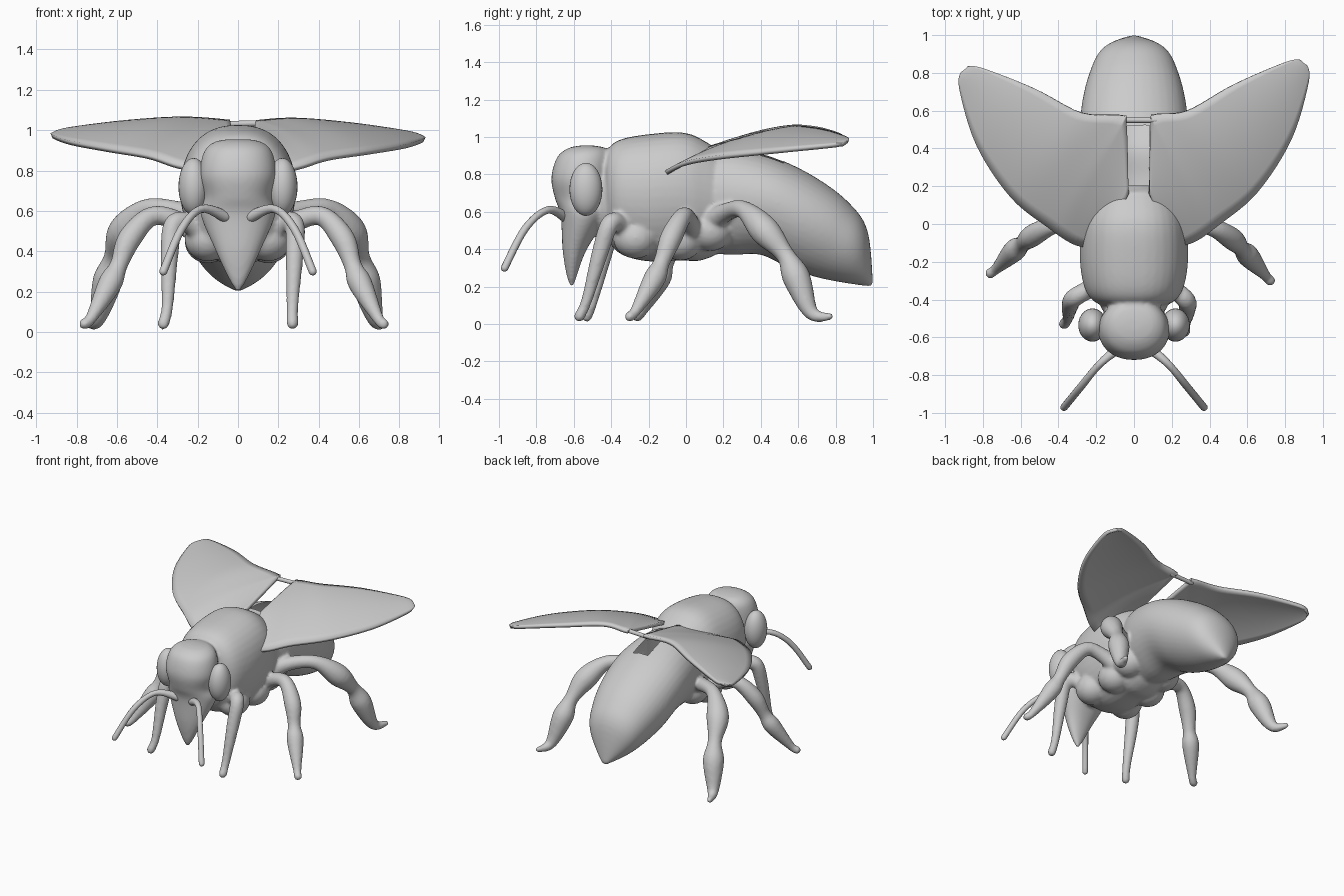
import bpy, bmesh, math
from mathutils import Vector

if "Cube" in bpy.data.objects:
    bpy.data.objects.remove(bpy.data.objects["Cube"], do_unlink=True)

# The single body colour
GREY = (0.6, 0.6, 0.6, 1)
mat = bpy.data.materials.new("plain grey")
mat.use_nodes = True
mat.diffuse_color = GREY
shader = mat.node_tree.nodes["Principled BSDF"]
shader.inputs["Base Color"].default_value = GREY
shader.inputs["Roughness"].default_value = 0.6


def smooth_path(points, steps=6):
    """Catmull-Rom resampling of tuples given in hundredths of a unit."""
    pts = [points[0]] + list(points) + [points[-1]]
    out = []
    for a, b, c, d in zip(pts, pts[1:], pts[2:], pts[3:]):
        for i in range(steps):
            t = i / steps
            out.append([
                q + t / 2 * (r - p + t * (2 * p - 5 * q + 4 * r - s + t * (3 * (q - r) + s - p)))
                for p, q, r, s in zip(a, b, c, d)])
    return [[value / 100 for value in point] for point in out + [points[-1]]]


def finish(bm, name):
    """Turns a bmesh into a smooth shaded object."""
    bmesh.ops.recalc_face_normals(bm, faces=bm.faces)
    mesh = bpy.data.meshes.new(name)
    bm.to_mesh(mesh)
    bm.free()
    obj = bpy.data.objects.new(name, mesh)
    bpy.context.collection.objects.link(obj)
    mesh.materials.append(mat)
    for polygon in mesh.polygons:
        polygon.use_smooth = True
    return obj


def skin(rings, name):
    """Joins closed rings of points and caps both ends."""
    bm = bmesh.new()
    loops = [[bm.verts.new(point) for point in ring] for ring in rings]
    for near, far in zip(loops, loops[1:]):
        for i in range(len(near)):
            bm.faces.new((near[i - 1], near[i], far[i], far[i - 1]))
    bm.faces.new(loops[0])
    bm.faces.new(loops[-1])
    return finish(bm, name)


def body_loft(name, stations, egg, power, sides=40):
    """Stations: y, z of one edge, y, z of the opposite edge, half width."""
    rings = []
    for y1, z1, y2, z2, width in smooth_path(stations):
        ring = []
        for i in range(sides):
            angle = math.tau * i / sides
            c, s = math.cos(angle), math.sin(angle)
            s = math.copysign(abs(s) ** power, s)
            k = (1 + c) / 2
            ring.append((width * s * (1 + egg * c), y2 + (y1 - y2) * k, z2 + (z1 - z2) * k))
        rings.append(ring)
    return skin(rings, name)


def tube(name, points, sides=14):
    """Round-ended limb through points of x, y, z, radius."""
    path = [(Vector(point[:3]), point[3]) for point in smooth_path(points)]
    (first, first_r), (second, _) = path[:2]
    (before, _), (last, last_r) = path[-2:]
    start, end = (first - second).normalized(), (last - before).normalized()
    for k in (0.5, 0.85, 0.99):
        shrink = math.sqrt(1 - k * k)
        path.append((last + end * k * last_r, last_r * shrink))
        path.insert(0, (first + start * k * first_r, first_r * shrink))
    rings = []
    for i, (centre, radius) in enumerate(path):
        along = path[min(i + 1, len(path) - 1)][0] - path[max(i - 1, 0)][0]
        u = along.cross(Vector((0.3, 0.9, 0.1))).normalized()
        v = along.normalized().cross(u)
        angles = [math.tau * j / sides for j in range(sides)]
        rings.append([centre + radius * (u * math.cos(a) + v * math.sin(a)) for a in angles])
    return skin(rings, name)


def ellipsoid(name, centre, size):
    bm = bmesh.new()
    bmesh.ops.create_uvsphere(bm, u_segments=28, v_segments=16, radius=1)
    for vert in bm.verts:
        vert.co = Vector([c + s * q for c, s, q in zip(centre, size, vert.co)])
    return finish(bm, name)


# Thorax: y, top, bottom, half width
THORAX = [(-44, 86, 56, 13), (-41, 94.5, 44, 21), (-34, 99, 37, 26), (-20, 101.5, 33.5, 28.5),
          (-3, 102.5, 34, 28), (8, 99, 34, 25.5), (19, 90, 40, 20), (21, 75, 55, 8)]
# Abdomen: y and z of the back, y and z of the belly, half width
ABDOMEN = [(5, 85, 8, 42, 20), (15, 93, 15, 38, 23), (30, 93.5, 25, 37, 26.5), (50, 88, 40, 37, 28.5),
           (70, 78, 55, 30, 27.5), (87, 65, 70, 25, 23.5), (97, 50, 85, 22, 17), (100, 22, 99, 20, 2)]
# Head, from crown to snout: face y, rear y, z, half width
HEAD = [(-56, -50, 95.5, 5), (-63, -43, 94, 12), (-69, -40, 89, 17), (-72, -40, 78, 19),
        (-70, -40, 67, 17), (-67, -42, 58, 18.5), (-66, -53, 40, 11), (-64, -58, 27, 5), (-62, -60, 20, 1)]
trunk = [
    body_loft("body", [(y, top, y, low, w) for y, top, low, w in THORAX], 0.08, 0.85),
    body_loft("abdomen", ABDOMEN, 0.1, 1),
    body_loft("head", [(face, z, rear, z, w) for face, rear, z, w in HEAD], 0, 0.9),
    ellipsoid("neck", (0, -0.42, 0.66), (0.18, 0.1, 0.22))]

# Limb paths: x, y, z, radius
FRONT = [(14, -30, 46, 6), (24, -36, 54, 5), (30, -41, 53, 5), (31, -46, 38, 4.5),
         (31, -53, 13, 3), (32, -57, 4, 3)]
MIDDLE = [(18, 4, 48, 6), (32, 1, 56, 5), (43, -2, 57, 5), (53, -8, 46, 6), (58, -13, 33, 4.5),
          (62, -17, 24, 6), (71, -27, 7, 3), (74, -30, 4, 3)]
HIND = [(16, 12, 54, 7), (30, 22, 60, 5), (45, 31, 61, 5), (56, 42, 50, 8), (61, 53, 37, 5),
        (64, 59, 25, 7.5), (69, 67, 6, 4), (73, 77, 4, 2)]
ANTENNA = [(6, -64, 57, 3), (18, -74, 61, 2), (28, -86, 51, 2), (37, -97, 30, 2)]

# Wing edges, paired from root to tip
LEAD = [(20, -12, 79), (32, -9, 82), (45, 0, 86), (65, 17, 89), (83, 45, 92), (92, 75, 95), (91, 84, 96)]
TRAIL = [(8, 16, 95), (9, 53, 103), (11, 58, 104), (28, 60, 105), (53, 74, 103), (81, 86, 99), (88, 86, 97)]


def wing(side, name, cells=12):
    """Cambered sheet between the two edges; the right one sits a little differently."""
    bm = bmesh.new()
    rows = []
    for lead, trail in zip(smooth_path(LEAD), smooth_path(TRAIL)):
        lead, trail = Vector(lead), Vector(trail)
        row = []
        for i in range(cells + 1):
            t = i / cells
            p = lead.lerp(trail, t)
            p.z += 0.2 * (trail - lead).length * t * (1 - t)
            if side < 0:
                p.z += 0.02 * p.x
                p.y -= 0.04 * p.x
                p.x = -p.x + 0.07 * max(0, 1 - p.x / 0.3)
            row.append(bm.verts.new(p))
        rows.append(row)
    for near, far in zip(rows, rows[1:]):
        for i in range(cells):
            bm.faces.new((near[i], near[i + 1], far[i + 1], far[i]))
    thickness = finish(bm, name).modifiers.new("thickness", 'SOLIDIFY')
    thickness.thickness = 0.024
    thickness.offset = 0


for side, word in ((1, "left"), (-1, "right")):
    # Feet drift to one side, and the right ones sit further back
    for part, path, dx, dy in (("front_leg", FRONT, -5, 4), ("middle_leg", MIDDLE, -2, 4),
                               ("hind_leg", HIND, -1, 0)):
        back = dy if side < 0 else 0
        last = len(path) - 1
        trunk.append(tube(f"{word}_{part}", [
            (side * x + dx * i / last, y + back * i / last, z, radius)
            for i, (x, y, z, radius) in enumerate(path)]))
    for y, z in ((-0.27, 0.46), (-0.03, 0.45), (0.13, 0.5)):
        trunk.append(ellipsoid(f"{word}_hip", (side * 0.15, y, z), (0.115, 0.12, 0.11)))
    tube(f"{word}_antenna", [(side * x, y, z, radius) for x, y, z, radius in ANTENNA])
    ellipsoid(f"{word}_eye", (side * 0.22, -0.535, 0.72), (0.075, 0.088, 0.142))
    wing(side, f"{word}_wing")

# Strip joining the two wings at the back
tube("wing_bridge", [(-6, 55, 103, 1.5), (12, 55, 103.5, 1.5)])

# Fuse trunk and legs into one softly blended skin
bpy.ops.object.select_all(action='DESELECT')
for obj in trunk:
    obj.select_set(True)
body = trunk[0]
bpy.context.view_layer.objects.active = body
bpy.ops.object.join()
remesh = body.modifiers.new("fuse", 'REMESH')
remesh.mode = 'VOXEL'
remesh.voxel_size = 0.011
remesh.use_smooth_shade = True
soften = body.modifiers.new("soften", 'SMOOTH')
soften.factor = 0.5
soften.iterations = 8
for modifier_name in ("fuse", "soften"):
    bpy.ops.object.modifier_apply(modifier=modifier_name)

# Opening along the back between the wing roots
bm = bmesh.new()
bm.from_mesh(body.data)
opening = []
for face in bm.faces:
    c = face.calc_center_median()
    if -0.04 < c.x < 0.08 and 0.2 < c.y < 0.52 and c.z > 0.7:
        opening.append(face)
bmesh.ops.delete(bm, geom=opening, context='FACES')
bm.to_mesh(body.data)
bm.free()
